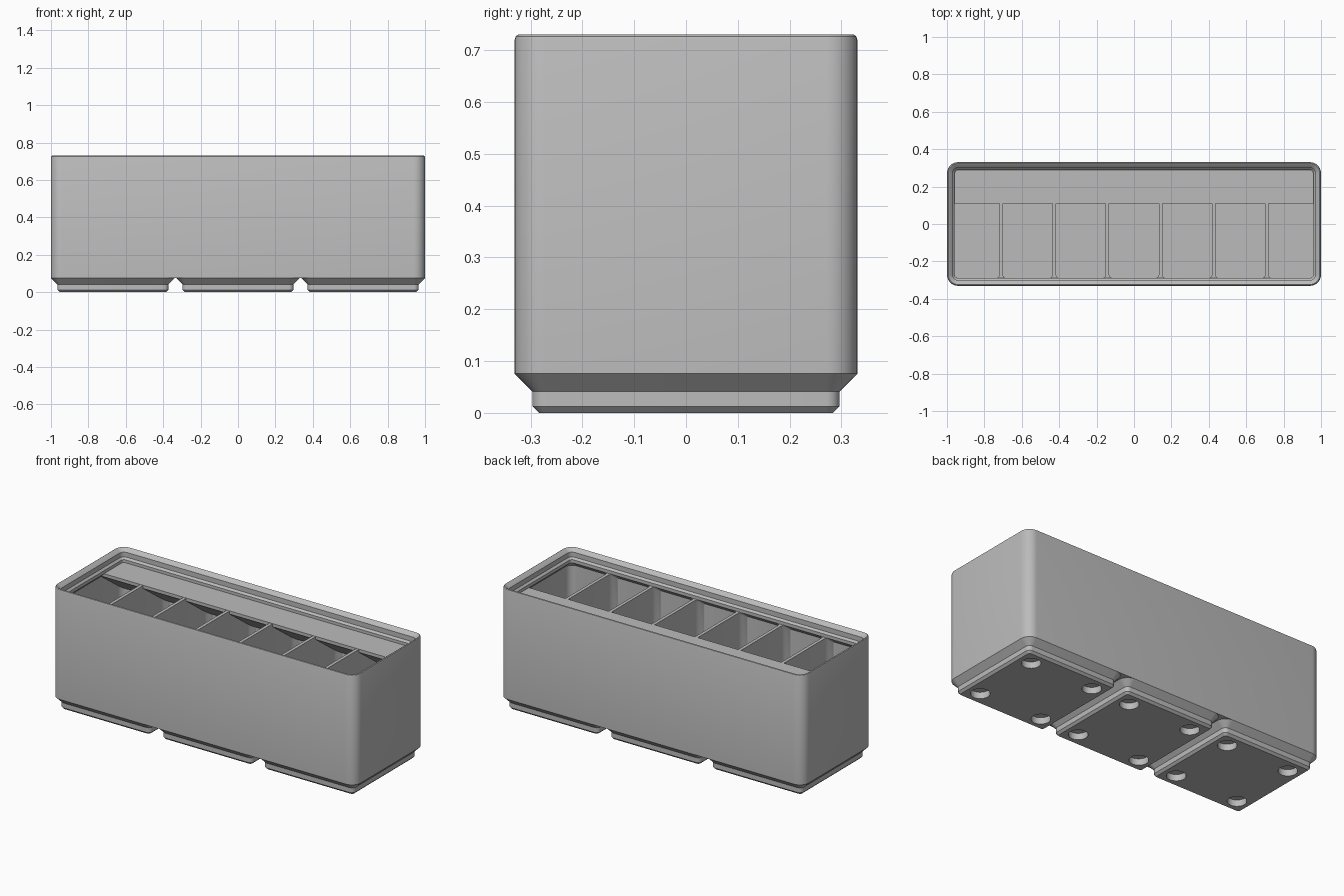
import bpy, bmesh, math

if "Cube" in bpy.data.objects:
    bpy.data.objects.remove(bpy.data.objects["Cube"], do_unlink=True)

MM = 2 / 125.5            # the bin is laid out in millimetres
HALF_X, HALF_Y, RADIUS = 62.75, 20.75, 3.75
PITCH, FOOT_TOP, FLOOR, DECK = 42, 4.75, 7, 40.8
WALL, LIP, DIVIDER, CELLS = 0.95, 2.6, 1.2, 7

grey = bpy.data.materials.new("grey plastic")
grey.use_nodes = True
colour = (0.5, 0.5, 0.5, 1)
grey.diffuse_color = colour
grey.node_tree.nodes["Principled BSDF"].inputs["Base Color"].default_value = colour


def ring(bm, x0, x1, y0, y1, r, z, seg=8):
    """Rounded rectangle of vertices at height z."""
    verts = []
    corners = [(x1 - r, y1 - r), (x0 + r, y1 - r), (x0 + r, y0 + r), (x1 - r, y0 + r)]
    for q, (cx, cy) in enumerate(corners):
        for i in range(seg + 1):
            a = (q + i / seg) * math.pi / 2
            verts.append(bm.verts.new((cx + r * math.cos(a), cy + r * math.sin(a), z)))
    return verts


def loft(bm, rings):
    """Closed skin through matching rings."""
    for a, b in zip(rings, rings[1:]):
        n = len(a)
        for i in range(n):
            j = (i + 1) % n
            bm.faces.new((a[i], a[j], b[j], b[i]))
    bm.faces.new(rings[0][::-1])
    bm.faces.new(rings[-1])


def inset_loft(bm, cx, hx, hy, r, profile):
    """Loft of rounded rectangles, each given by (inset, height)."""
    loft(bm, [ring(bm, cx - hx + d, cx + hx - d, d - hy, hy - d, max(r - d, 0.5), z)
              for d, z in profile])


def finish(name, bm):
    bmesh.ops.recalc_face_normals(bm, faces=bm.faces)
    bmesh.ops.scale(bm, vec=(MM, MM, MM), verts=bm.verts)
    mesh = bpy.data.meshes.new(name)
    bm.to_mesh(mesh)
    bm.free()
    mesh.materials.append(grey)
    obj = bpy.data.objects.new(name, mesh)
    bpy.context.collection.objects.link(obj)
    return obj


def activate(obj):
    bpy.ops.object.select_all(action='DESELECT')
    obj.select_set(True)
    bpy.context.view_layer.objects.active = obj


def carve(obj, cutter):
    mod = obj.modifiers.new("carve", 'BOOLEAN')
    mod.operation, mod.solver, mod.object = 'DIFFERENCE', 'EXACT', cutter
    activate(obj)
    bpy.ops.object.modifier_apply(modifier=mod.name)
    bpy.data.objects.remove(cutter, do_unlink=True)


def smooth(obj):
    activate(obj)
    bpy.ops.object.shade_smooth_by_angle(angle=math.radians(30))


# Bin body with stacking lip
bm = bmesh.new()
inset_loft(bm, 0, HALF_X, HALF_Y, RADIUS, [
    (0, FOOT_TOP), (0, 45.2), (0.15, 45.6), (0.45, 45.8), (0.8, 45.6),
    (1.9, 44.5), (1.9, 42.7), (LIP, 42), (LIP, DECK)])
body = finish("bin_body", bm)

# Compartments, leaving dividers between them and a taper under the lip
bm = bmesh.new()
in_x, in_y = HALF_X - WALL, HALF_Y - WALL
lip_x, lip_y = HALF_X - LIP, HALF_Y - LIP
step = (2 * in_x + DIVIDER) / CELLS
for k in range(CELLS):
    x0 = -in_x + k * step
    x1 = x0 + step - DIVIDER
    t0, t1 = max(x0, -lip_x), min(x1, lip_x)
    taper = LIP - WALL
    loft(bm, [ring(bm, x0, x1, -in_y, in_y, 2.8, FLOOR),
              ring(bm, x0, x1, -in_y, in_y, 2.8, DECK - taper),
              ring(bm, t0, t1, -lip_y, lip_y, 1.2, DECK),
              ring(bm, t0, t1, -lip_y, lip_y, 1.2, DECK + 0.5)])
carve(body, finish("compartment_cutter", bm))
smooth(body)

# Label shelf along the back, with a sloped underside
bm = bmesh.new()
front, back, top = 6.8, 19.1, DECK + 0.1
section = [(front, top), (back, top), (back, top - 10.2), (front, top - 1.2)]
end = bm.faces.new([bm.verts.new((-61.8, y, z)) for y, z in section])
side = bmesh.ops.extrude_face_region(bm, geom=[end])
bmesh.ops.translate(bm, vec=(123.6, 0, 0),
                    verts=[g for g in side["geom"] if isinstance(g, bmesh.types.BMVert)])
finish("label_shelf", bm)

# Stepped feet with four magnet holes each
for label, cx in (("right", -PITCH), ("middle", 0), ("left", PITCH)):
    bm = bmesh.new()
    inset_loft(bm, cx, HALF_Y, HALF_Y, RADIUS,
               [(2.95, 0), (2.15, 0.8), (2.15, 2.6), (0, FOOT_TOP)])
    foot = finish(label + "_foot", bm)
    bm = bmesh.new()
    for sx in (-13, 13):
        for sy in (-13, 13):
            loft(bm, [ring(bm, cx + sx - 3.25, cx + sx + 3.25, sy - 3.25, sy + 3.25,
                           3.249, z) for z in (-1, 2.4)])
    carve(foot, finish("magnet_cutter", bm))
    smooth(foot)
